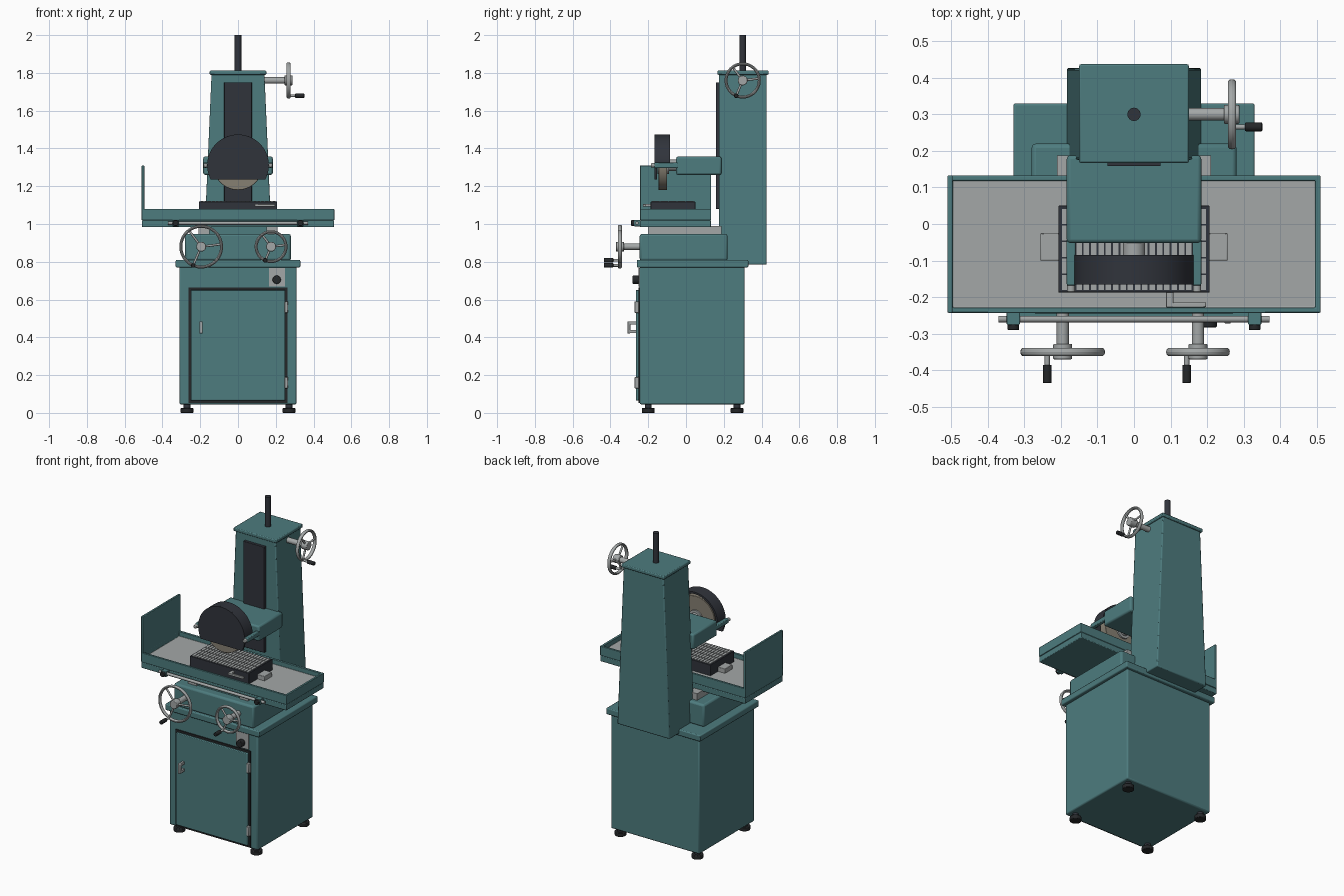
import bpy, bmesh
from math import sin, cos, pi, radians, asin
from mathutils import Vector

default = bpy.data.objects.get("Cube")
if default:
    bpy.data.objects.remove(default, do_unlink=True)


def material(name, r, g, b):
    m = bpy.data.materials.new(name)
    m.use_nodes = True
    m.diffuse_color = (r, g, b, 1)
    m.node_tree.nodes["Principled BSDF"].inputs["Base Color"].default_value = (r, g, b, 1)
    return m


TEAL = material("teal_paint", 0.075, 0.2, 0.21)
DARK = material("dark_iron", 0.03, 0.034, 0.044)
BLACK = material("black_rubber", 0.018, 0.02, 0.022)
STEEL = material("bare_steel", 0.37, 0.39, 0.39)
STONE = material("abrasive_stone", 0.24, 0.215, 0.17)


def finish(obj, name, mat, bevel=0):
    obj.name = name
    obj.data.materials.append(mat)
    if bevel:
        mod = obj.modifiers.new("Soft edges", 'BEVEL')
        mod.width, mod.segments = bevel, 2
    bpy.ops.object.select_all(action='DESELECT')
    obj.select_set(True)
    bpy.context.view_layer.objects.active = obj
    bpy.ops.object.shade_smooth_by_angle(angle=radians(35))
    return obj


def from_bmesh(bm, name, mat, bevel=0):
    bmesh.ops.recalc_face_normals(bm, faces=bm.faces)
    mesh = bpy.data.meshes.new(name)
    bm.to_mesh(mesh)
    bm.free()
    obj = bpy.data.objects.new(name, mesh)
    bpy.context.collection.objects.link(obj)
    return finish(obj, name, mat, bevel)


def box(name, x, y, z, mat, bevel=0):
    bm = bmesh.new()
    bmesh.ops.create_cube(bm, size=1)
    for v in bm.verts:
        v.co = [(a + b) / 2 + c * (b - a) for (a, b), c in zip((x, y, z), v.co)]
    return from_bmesh(bm, name, mat, bevel)


def cyl(name, start, end, r, mat, bevel=0, sides=32):
    start, end = Vector(start), Vector(end)
    axis = end - start
    bpy.ops.mesh.primitive_cylinder_add(vertices=sides, radius=r, depth=axis.length,
                                        location=(start + end) / 2,
                                        rotation=axis.to_track_quat('Z', 'Y').to_euler())
    return finish(bpy.context.object, name, mat, bevel)


def prism(name, outline, y0, y1, mat, bevel=0):
    """Extrude an outline drawn in x and z from y0 to y1."""
    bm = bmesh.new()
    face = bm.faces.new([bm.verts.new((x, y0, z)) for x, z in outline])
    ext = bmesh.ops.extrude_face_region(bm, geom=[face])["geom"]
    for v in ext:
        if isinstance(v, bmesh.types.BMVert):
            v.co.y = y1
    return from_bmesh(bm, name, mat, bevel)


def arc(r, a0, a1, cz, n=40):
    return [(r * cos(a0 + (a1 - a0) * i / n), cz + r * sin(a0 + (a1 - a0) * i / n))
            for i in range(n + 1)]


def handwheel(name, origin, u, n, r, shaft, grip):
    """Spoked wheel on a shaft; u is sideways, n points outwards."""
    o, u, n, up = Vector(origin), Vector(u), Vector(n), Vector((0, 0, 1))
    cyl(name + "_shaft", o - n * shaft, o, 0.017, STEEL)
    cyl(name + "_hub", o - n * 0.022, o + n * 0.02, 0.026, STEEL, 0.003)
    bpy.ops.mesh.primitive_torus_add(major_radius=r - 0.008, minor_radius=0.008,
                                     major_segments=48, minor_segments=10, location=o,
                                     rotation=n.to_track_quat('Z', 'Y').to_euler())
    rim = bpy.context.object
    rim.scale.z = 1.4
    finish(rim, name + "_rim", STEEL)
    for i in range(3):
        a = radians(247 + 120 * i)
        cyl(f"{name}_spoke_{i}", o, o + (u * cos(a) + up * sin(a)) * (r - 0.008), 0.006, STEEL, 0, 12)
    p = o + (u * cos(radians(247)) + up * sin(radians(247))) * (r - 0.008)
    cyl(name + "_grip_pin", p, p + n * 0.04, 0.007, STEEL, 0, 16)
    cyl(name + "_grip", p + n * 0.035, p + n * grip, 0.012, BLACK, 0.003, 20)


# Cabinet and feet
box("cabinet", (-0.31, 0.31), (-0.245, 0.31), (0.045, 0.775), TEAL, 0.008)
box("cabinet_top", (-0.33, 0.33), (-0.26, 0.33), (0.77, 0.81), TEAL, 0.006)
for x in (-0.27, 0.27):
    for y in (-0.2, 0.27):
        cyl("foot", (x, y, 0), (x, y, 0.025), 0.034, BLACK, 0.003)
        cyl("foot_stem", (x, y, 0.02), (x, y, 0.05), 0.018, DARK)

# Door, hinges, handle and switch
box("door_gasket", (-0.262, 0.262), (-0.252, -0.24), (0.052, 0.663), BLACK)
box("door", (-0.25, 0.25), (-0.266, -0.25), (0.066, 0.651), TEAL, 0.004)
for z in (0.16, 0.56):
    box("hinge", (0.247, 0.265), (-0.272, -0.25), (z - 0.03, z + 0.03), STEEL, 0.003)
box("door_handle", (-0.205, -0.187), (-0.31, -0.295), (0.42, 0.485), STEEL, 0.004)
for z in (0.43, 0.475):
    box("handle_post", (-0.203, -0.189), (-0.3, -0.262), (z - 0.008, z + 0.008), STEEL)
box("switch_plate", (0.163, 0.25), (-0.252, -0.243), (0.67, 0.768), STEEL)
cyl("switch_knob", (0.205, -0.25, 0.705), (0.205, -0.283, 0.705), 0.022, BLACK, 0.004)

# Saddle and cross rails
box("saddle", (-0.28, 0.28), (-0.245, 0.22), (0.805, 0.948), TEAL, 0.012)
for s in (-1, 1):
    box("cross_rail", sorted((s * 0.15, s * 0.21)), (-0.2, 0.188), (0.945, 0.99), STEEL)
box("rail_core", (-0.15, 0.15), (-0.19, 0.12), (0.945, 0.99), TEAL)

# Table with a recessed steel bed
box("table_base", (-0.508, 0.508), (-0.243, 0.133), (0.983, 1.02), TEAL, 0.004)
bm = bmesh.new()
bmesh.ops.create_cube(bm, size=1)
for v in bm.verts:
    v.co = (v.co.x * 1.02, v.co.y * 0.376 - 0.055, 1.05 + v.co.z * 0.06)
bm.faces.ensure_lookup_table()
bed = max(bm.faces, key=lambda f: f.calc_center_median().z)
bmesh.ops.inset_individual(bm, faces=[bed], thickness=0.02, depth=0)
for v in bed.verts:
    v.co.z += 0.0
pit = bmesh.ops.extrude_discrete_faces(bm, faces=[bed])["faces"][0]
for v in pit.verts:
    v.co.z -= 0.03
pit.material_index = 1
tray = from_bmesh(bm, "table_tray", TEAL, 0.003)
tray.data.materials.append(STEEL)
box("splash_guard", (-0.51, -0.496), (-0.243, 0.133), (1.07, 1.31), TEAL, 0.003)

# Stop rod along the table front
cyl("stop_rod", (-0.37, -0.26, 1.005), (0.37, -0.26, 1.005), 0.009, STEEL)
for x in (-0.33, 0.33):
    box("stop_bracket", (x - 0.018, x + 0.018), (-0.276, -0.24), (0.988, 1.022), TEAL, 0.003)
    cyl("stop_knob", (x, -0.27, 1.005), (x, -0.29, 1.005), 0.016, BLACK, 0.003)

# Magnetic chuck with steel pole strips, end clamps and lever
box("chuck", (-0.207, 0.207), (-0.187, 0.05), (1.045, 1.118), DARK, 0.002)
for i in range(20):
    x = -0.19 + 0.02 * i
    for j in range(5):
        y = -0.18 + 0.045 * j
        box("pole_strip", (x - 0.0075, x + 0.0075), (y, y + 0.041), (1.115, 1.121), STEEL)
for s in (-1, 1):
    box("chuck_clamp", sorted((s * 0.2, s * 0.256)), (-0.1, -0.025), (1.045, 1.078), STEEL, 0.003)
box("lever_arm", (0.088, 0.108), (-0.228, -0.18), (1.092, 1.106), STEEL, 0.002)
box("lever", (0.088, 0.197), (-0.228, -0.214), (1.092, 1.106), STEEL, 0.003)

# Tapered column, slideway, cap and lifting screw
prism("column", [(-0.184, 0.785), (0.184, 0.785), (0.14, 1.795), (-0.14, 1.795)],
      0.175, 0.427, TEAL, 0.006)
box("slideway", (-0.073, 0.073), (0.158, 0.18), (1.08, 1.75), DARK, 0.002)
box("column_cap", (-0.15, 0.15), (0.167, 0.437), (1.79, 1.812), TEAL, 0.005)
cyl("lifting_screw", (0, 0.3, 1.8), (0, 0.3, 2.0), 0.018, DARK)

# Grinding head and guard arms
box("head", (-0.184, 0.184), (-0.052, 0.188), (1.26, 1.357), TEAL, 0.01)
for x in (-0.172, 0.172):
    box("guard_arm", (x - 0.012, x + 0.012), (-0.168, -0.04), (1.297, 1.325), TEAL, 0.004)
    cyl("arm_bolt", (x, -0.16, 1.311), (x, -0.186, 1.311), 0.011, STEEL, 0.003)

# Grinding wheel inside an open-backed guard
CZ, R = 1.311, 0.163
cut = asin(0.075 / R)
prism("guard_face", arc(R, -cut, pi + cut, CZ), -0.166, -0.154, DARK)
prism("guard_rim", arc(R, 0, pi, CZ) + arc(R - 0.012, pi, 0, CZ), -0.158, -0.085, DARK)
cyl("grinding_wheel", (0, -0.145, CZ), (0, -0.1, CZ), 0.131, STONE, 0.002, 64)
cyl("wheel_flange", (0, -0.15, CZ), (0, -0.09, CZ), 0.045, STEEL)
cyl("spindle", (0, -0.1, CZ), (0, -0.04, CZ), 0.03, STEEL)

# Handwheels
handwheel("table_wheel", (-0.195, -0.35, 0.88), (1, 0, 0), (0, -1, 0), 0.116, 0.11, 0.085)
handwheel("cross_wheel", (0.175, -0.35, 0.88), (1, 0, 0), (0, -1, 0), 0.087, 0.11, 0.085)
handwheel("height_wheel", (0.268, 0.3, 1.76), (0, 1, 0), (1, 0, 0), 0.096, 0.13, 0.083)
